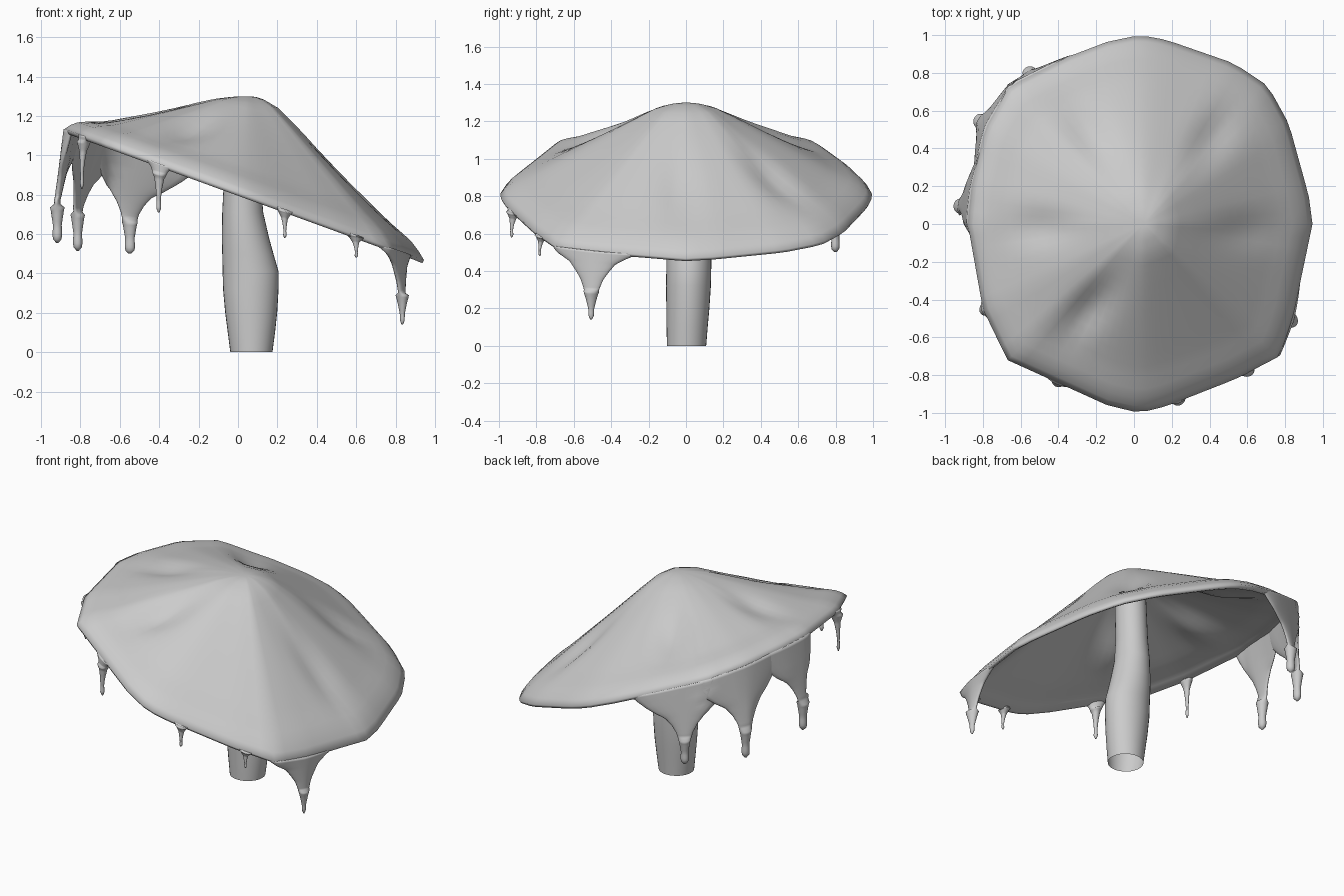
import bpy, bmesh
from math import sin, cos, pi, atan2, hypot, exp, radians
from mathutils import Vector

if "Cube" in bpy.data.objects:
    bpy.data.objects.remove(bpy.data.objects["Cube"])

# Rim outline seen from above (x, y)
RIM = [(.03, 1), (-.14, .965), (-.35, .885), (-.66, .73), (-.79, .5), (-.86, .2), (-.88, 0), (-.80, -.45),
       (-.67, -.72), (-.14, -.96), (.03, -1), (.17, -.965), (.54, -.82), (.77, -.7), (.84, -.5),
       (.945, 0), (.925, .15), (.82, .53), (.71, .73), (.53, .85), (.17, .975)]
APEX = Vector((.05, 0, 1.30))
ANG = sorted((atan2(y, x) % (2 * pi), x, y) for x, y in RIM)


def interp(pts, x):
    if x <= pts[0][0]:
        return pts[0][1]
    for (a, b), (c, d) in zip(pts, pts[1:]):
        if x <= c:
            return b + (d - b) * (x - a) / (c - a)
    return pts[-1][1]


def rim(a):
    """Point in the middle of the rim at angle a (straight outline segments)."""
    a %= 2 * pi
    n = len(ANG)
    for i in range(n):
        a0, x0, y0 = ANG[i]
        a1, x1, y1 = ANG[(i + 1) % n]
        if (a - a0) % (2 * pi) <= (a1 - a0) % (2 * pi):
            ex, ey = x1 - x0, y1 - y0
            s = (x0 * y1 - y0 * x1) / (cos(a) * ey - sin(a) * ex)
            x, y = s * cos(a), s * sin(a)
            return Vector((x, y, .813 - .365 * x))


def loft(name, rings, cap0=False, cap1=False):
    bm = bmesh.new()
    vs = [[bm.verts.new(p) for p in r] for r in rings]
    for r0, r1 in zip(vs, vs[1:]):
        n = len(r0)
        for i in range(n):
            j = (i + 1) % n
            bm.faces.new((r0[i], r0[j], r1[j], r1[i]))
    if cap0:
        bm.faces.new(vs[0])
    if cap1:
        bm.faces.new(vs[-1])
    bmesh.ops.recalc_face_normals(bm, faces=bm.faces)
    me = bpy.data.meshes.new(name)
    bm.to_mesh(me)
    bm.free()
    me.shade_smooth()
    ob = bpy.data.objects.new(name, me)
    bpy.context.collection.objects.link(ob)
    return ob


# Cap: tilted rounded cone with dents, rolled rim and hollow underside
HEIGHT = [(0, 1), (.04, .998), (.09, .98), (.17, .93), (.28, .815), (.45, .63), (.62, .445), (.79, .26), (.93, .09), (1, 0)]
DENTS = [(-.5, -.02, 180, .035), (.6, -.03, 0, .04), (-.24, -.45, 230, .05),
         (.42, .46, 50, .05), (-.24, .48, 125, .04)]


def surface(a, t):
    r = rim(a)
    p = APEX.lerp(r, t)
    p.z = r.z + (APEX.z - r.z) * interp(HEIGHT, t) + .02 * exp(-((t - .92) / .08) ** 2) * (1 if t < .98 else 0)
    for dx, dy, d, amp in DENTS:
        c, s = cos(radians(d)), sin(radians(d))
        u = (p.x - dx) * c + (p.y - dy) * s
        v = -(p.x - dx) * s + (p.y - dy) * c
        p.z -= amp * exp(-(u / .18) ** 2 - (v / .09) ** 2)
    return p


N = 84
angles = [2 * pi * i / N for i in range(N)]
ts = [.02, .05, .09, .13, .17, .22, .28, .34, .4, .46, .52, .58, .64, .7, .76, .82, .88, .93, .97, 1]
rings = [[surface(a, t) for a in angles] for t in ts]
rings.append([surface(a, .99) - Vector((0, 0, .025)) for a in angles])
for t in reversed(ts[:-1]):
    rings.append([surface(a, t) - Vector((0, 0, .05)) for a in angles])
loft("mushroom_cap", rings, True, True)

# Stem: bent hollow tube (z, centre x, radius x, centre y, radius y)
STEM = [(0, .068, .107, .003, .105), (.1, .068, .12, .006, .11), (.2, .067, .132, .01, .115),
        (.32, .065, .141, .013, .12), (.41, .064, .142, .015, .12), (.5, .05, .13, .015, .12),
        (.58, .038, .12, .013, .118), (.71, .024, .104, .01, .11), (.85, .022, .095, .005, .1),
        (1.22, .03, .09, 0, .095)]
loft("stem", [[(cx + rx * cos(2 * pi * i / 32), cy + ry * sin(2 * pi * i / 32), z) for i in range(32)]
              for z, cx, rx, cy, ry in STEM])

# Drips: half-width along the rim against fraction of drop
WEB = [(0, .34), (.12, .29), (.22, .24), (.32, .18), (.4, .12), (.5, .078), (.6, .05), (.72, .033),
       (.85, .022), (.93, .025), (.98, .02), (1, .006)]
FANG = [(0, .26), (.08, .19), (.18, .125), (.3, .09), (.42, .06), (.55, .042), (.7, .026), (.85, .014),
        (.95, .013), (1, .004)]
THIN = [(0, .06), (.12, .038), (.3, .02), (.5, .013), (.75, .008), (.92, .01), (1, .003)]


def drip(name, x, y, zb, prof, out=0.0, left=1.0, right=1.0):
    a0 = atan2(y, x)
    rings = []
    for i in range(33):
        k = i / 32
        w = interp(prof, k)
        thick = min(w, .008 + .02 * (1 - k) if w > .04 else w)
        ring = []
        for j in range(24):
            ph = 2 * pi * j / 24
            u = w * cos(ph)
            u *= (right if u > 0 else left) if k < .6 else 1
            a = a0 + u / hypot(x, y)
            r = rim(a)
            rad = thick * sin(ph) - .018 + out * min(1, k * 1.6)
            ring.append((r.x + cos(a) * rad, r.y + sin(a) * rad, r.z * (1 - k) + zb * k))
        rings.append(ring)
    loft(name, rings, True, True)


drip("drip_left", -.87, .09, .555, WEB, .065, 1, .5)
drip("drip_back_left", -.78, .52, .515, WEB, .06)
drip("drip_back", -.55, .8, .5, WEB, .03)
drip("drip_front_right", .84, -.51, .14, FANG, .015)
for n, (x, y, zb, s) in enumerate([(-.79, -.45, .83, 1), (-.41, -.85, .71, 1.3),
                                   (.24, -.94, .58, .9), (.6, -.78, .48, .8)]):
    drip(f"small_drip_{n + 1}", x, y, zb, [(k, w * s) for k, w in THIN], .012)
